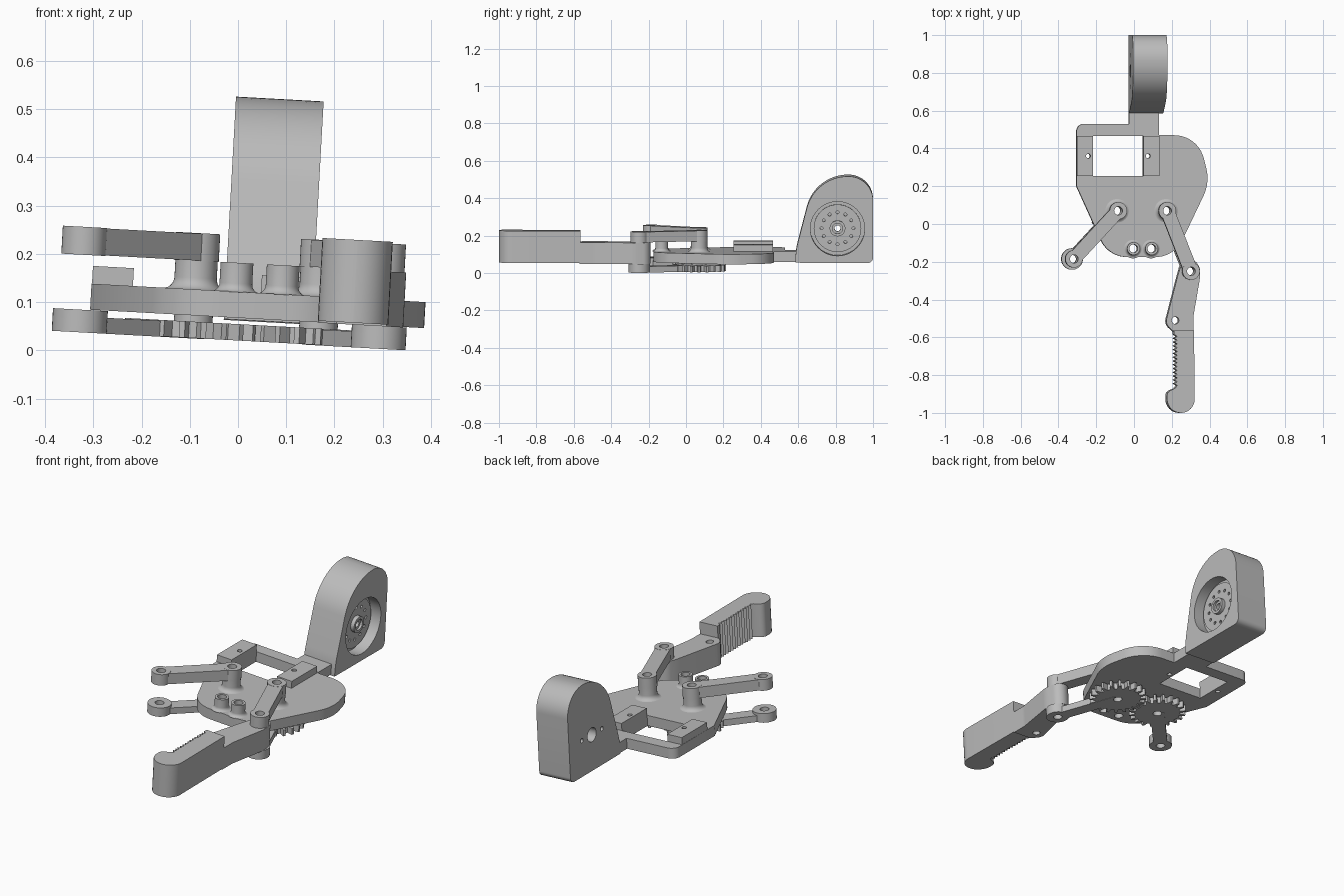
import bpy, bmesh, math
from mathutils import Vector, Matrix

if "Cube" in bpy.data.objects:
    bpy.data.objects.remove(bpy.data.objects["Cube"])

GREY = (0.5, 0.5, 0.5, 1)
mat = bpy.data.materials.new("matte grey")
mat.use_nodes = True
mat.diffuse_color = GREY
mat.node_tree.nodes["Principled BSDF"].inputs["Base Color"].default_value = GREY

MID = 0.03           # symmetry line of the mechanism
BOTTOM = 0.019
parts = []


def finish(name, bm):
    bmesh.ops.recalc_face_normals(bm, faces=bm.faces)
    mesh = bpy.data.meshes.new(name)
    bm.to_mesh(mesh)
    bm.free()
    ob = bpy.data.objects.new(name, mesh)
    bpy.context.collection.objects.link(ob)
    mesh.materials.append(mat)
    parts.append(ob)
    return ob


def add_prism(bm, pts, lo, hi, axis="z"):
    place = (lambda p, h: (p[0], p[1], h)) if axis == "z" else (lambda p, h: (h, p[0], p[1]))
    rings = [[bm.verts.new(place(p, h)) for p in pts] for h in (lo, hi)]
    n = len(pts)
    bm.faces.new(rings[0])
    bm.faces.new(rings[1])
    for i in range(n):
        j = (i + 1) % n
        bm.faces.new((rings[0][i], rings[0][j], rings[1][j], rings[1][i]))


def prism(name, pts, lo, hi, axis="z"):
    bm = bmesh.new()
    add_prism(bm, pts, lo, hi, axis)
    return finish(name, bm)


def circle(c, r, n=40):
    return [(c[0] + r * math.cos(math.tau * i / n), c[1] + r * math.sin(math.tau * i / n)) for i in range(n)]


def box(x0, x1, y0, y1):
    return [(x0, y0), (x1, y0), (x1, y1), (x0, y1)]


def rounded(corners, steps=10):
    """Outline with true arcs, from (a, b, tangent length) corners."""
    out = []
    for i, (a, b, d) in enumerate(corners):
        p = Vector((a, b))
        if d == 0:
            out.append(p)
            continue
        u = (Vector(corners[i - 1][:2]) - p).normalized()
        v = (Vector(corners[(i + 1) % len(corners)][:2]) - p).normalized()
        weight = math.sin(u.angle(v) / 2)
        for k in range(steps + 1):
            t = k / steps
            f, g, h = (1 - t) ** 2, 2 * t * (1 - t) * weight, t * t
            out.append(p + (u * f + v * h) * d / (f + g + h))
    return out


def cut(ob, shapes, axis="z"):
    """Cut separate (outline, low, high) prisms out of a part."""
    bm = bmesh.new()
    for pts, lo, hi in shapes:
        add_prism(bm, pts, lo, hi, axis)
    tool = finish("cutter", bm)
    parts.remove(tool)
    mod = ob.modifiers.new("cut", "BOOLEAN")
    mod.operation, mod.solver, mod.object = "DIFFERENCE", "EXACT", tool
    bpy.context.view_layer.objects.active = ob
    bpy.ops.object.modifier_apply(modifier="cut")
    bpy.data.objects.remove(tool)


def hole(c, r=0.022):
    return (circle(c, r, 24), -0.1, 0.6)


def bar(name, a, b, width, lo, hi, holes):
    a, b = Vector(a), Vector(b)
    side = (b - a).normalized().orthogonal() * width / 2
    ob = prism(name, [a + side, b + side, b - side, a - side], lo, hi)
    cut(ob, holes)


def knob(name, c, r, lo, hi):
    cut(prism(name, circle(c, r), lo, hi), [hole(c)])


def pillar(name, c, r, lo, hi, flare):
    """Round post with a fillet at its foot, bored through."""
    bm = bmesh.new()
    profile = [(r + flare * (1 - math.sin(t * math.pi / 16)), lo + flare * (1 - math.cos(t * math.pi / 16)))
               for t in range(9)] + [(r, hi)]
    rings = [[bm.verts.new((x, y, z)) for x, y in circle(c, q)] for q, z in profile]
    for low, high in zip(rings, rings[1:]):
        for i in range(len(low)):
            bm.faces.new((low[i - 1], low[i], high[i], high[i - 1]))
    bm.faces.new(rings[0])
    bm.faces.new(rings[-1])
    cut(finish(name, bm), [hole(c)])


# Pivots: arm posts and their outer ends
pivots = {"right": ((MID - 0.13, 0.07), (-0.335, -0.185)),
          "left": ((MID + 0.13, 0.07), (0.286, -0.25))}
boss_spots = [(MID - 0.046, -0.13), (MID + 0.05, -0.13)]

# Base plate with its rear frame
plate = prism("base_plate", rounded([
    (-0.315, 0.53, 0.04), (-0.315, 0.2, 0), (-0.145, -0.175, 0.1), (0.203, -0.175, 0.1),
    (0.392, 0.22, 0.08), (0.328, 0.47, 0.125), (0.123, 0.47, 0), (0.123, 0.6, 0),
    (-0.036, 0.6, 0), (-0.036, 0.53, 0)]), 0.067, 0.121)
cut(plate, [(box(-0.229, 0.037, 0.255, 0.465), 0, 0.3)]
    + [hole(c) for c in boss_spots] + [hole(p[0]) for p in pivots.values()]
    + [hole((x, 0.36), 0.012) for x in (-0.255, 0.062)])

# Raised mounting pads beside the window
for side, x0, x1, hx in (("right", -0.314, -0.229, -0.255), ("left", 0.037, 0.122, 0.062)):
    cut(prism(side + "_mount_pad", box(x0, x1, 0.255, 0.465), 0.11, 0.158), [hole((hx, 0.36), 0.012)])

for i, c in enumerate(boss_spots):
    pillar("small_boss_%d" % (i + 1), c, 0.034, 0.12, 0.181, 0.018)

# Posts, links, gears and gear arms
TEETH = 20
for side, (post, end) in pivots.items():
    both = [hole(post), hole(end)]
    pillar(side + "_post", post, 0.044, 0.12, 0.19, 0.025)
    for label, c in (("inner", post), ("outer", end)):
        knob("%s_link_%s_knob" % (side, label), c, 0.046, 0.18, 0.238)
    bar(side + "_link", post, end, 0.074, 0.181, 0.237, both)
    phase = 0.5 if side == "right" else 0
    gear_pts = []
    for i in range(TEETH):
        for off, r in ((-0.28, 0.114), (-0.13, 0.143), (0.13, 0.143), (0.28, 0.114)):
            a = math.tau * (i + off + phase) / TEETH
            gear_pts.append((post[0] + r * math.cos(a), post[1] + r * math.sin(a)))
    cut(prism(side + "_gear", gear_pts, BOTTOM + 0.001, 0.054), [hole(post)])
    knob(side + "_gear_spacer", post, 0.04, 0.05, 0.07)
    bar(side + "_gear_arm", post, end, 0.07, BOTTOM, 0.052, both)
    knob(side + "_gear_arm_knob", end, 0.057, BOTTOM, 0.066)

# Finger: lower body and serrated tip
pivot = pivots["left"][1]
body = prism("finger_body", rounded([
    (0.25, -0.19, 0.035), (0.325, -0.19, 0.04), (0.337, -0.28, 0.02), (0.301, -0.49, 0.01),
    (0.301, -0.57, 0), (0.197, -0.57, 0), (0.152, -0.53, 0.03), (0.224, -0.25, 0.03)]), 0.066, 0.18)
cut(body, [hole(pivot), hole((0.205, -0.51), 0.019)])
grip = []
for i in range(14):
    y = -0.585 - i * 0.02
    grip += [(0.196, y, 0), (0.212, y - 0.01, 0)]
prism("finger_tip", rounded(
    [(0.301, -0.565, 0), (0.196, -0.565, 0)] + grip +
    [(0.2, -0.87, 0), (0.158, -0.89, 0.02), (0.158, -1.0, 0.073), (0.305, -1.0, 0.073)], 8), 0.07, 0.242)

# Wheel-shaped motor housing
HUB = (0.81, 0.245)
housing = prism("motor_housing", rounded([
    (0.585, 0.063, 0), (1.0, 0.061, 0.03), (1.0, 0.525, 0.13),
    (0.69, 0.525, 0.175), (0.585, 0.12, 0.05)], 14), -0.037, 0.145, "x")
cut(housing, [(circle(HUB, 0.145, 64), 0.085, 0.2)], "x")
cut(housing, [(circle(HUB, 0.036), -0.1, 0.1)]
    + [(circle((HUB[0] + d, HUB[1]), 0.011, 16), -0.1, 0.0) for d in (-0.083, 0.083)], "x")
disc = prism("horn_disc", circle(HUB, 0.127, 64), 0.08, 0.1, "x")
cut(disc, [(c, 0.088, 0.2) for c in (circle(p, 0.008, 12) for p in circle(HUB, 0.085, 12))]
    + [(circle(HUB, 0.016, 24), 0, 0.2)], "x")
hub = prism("horn_hub", circle(HUB, 0.042), 0.09, 0.12, "x")
cut(hub, [(circle(HUB, 0.016, 24), 0, 0.2)], "x")
cut(hub, [(circle(HUB, 0.028, 24), 0.108, 0.2)], "x")

# The whole assembly leans slightly to one side
lean = Matrix.Translation((0.004, 0, 0)) @ Matrix.Rotation(math.radians(3.15), 4, "Y")
bpy.ops.object.select_all(action="DESELECT")
for ob in parts:
    ob.matrix_world = lean
    ob.select_set(True)
bpy.context.view_layer.objects.active = parts[0]
bpy.ops.object.shade_smooth_by_angle(angle=math.radians(30))
